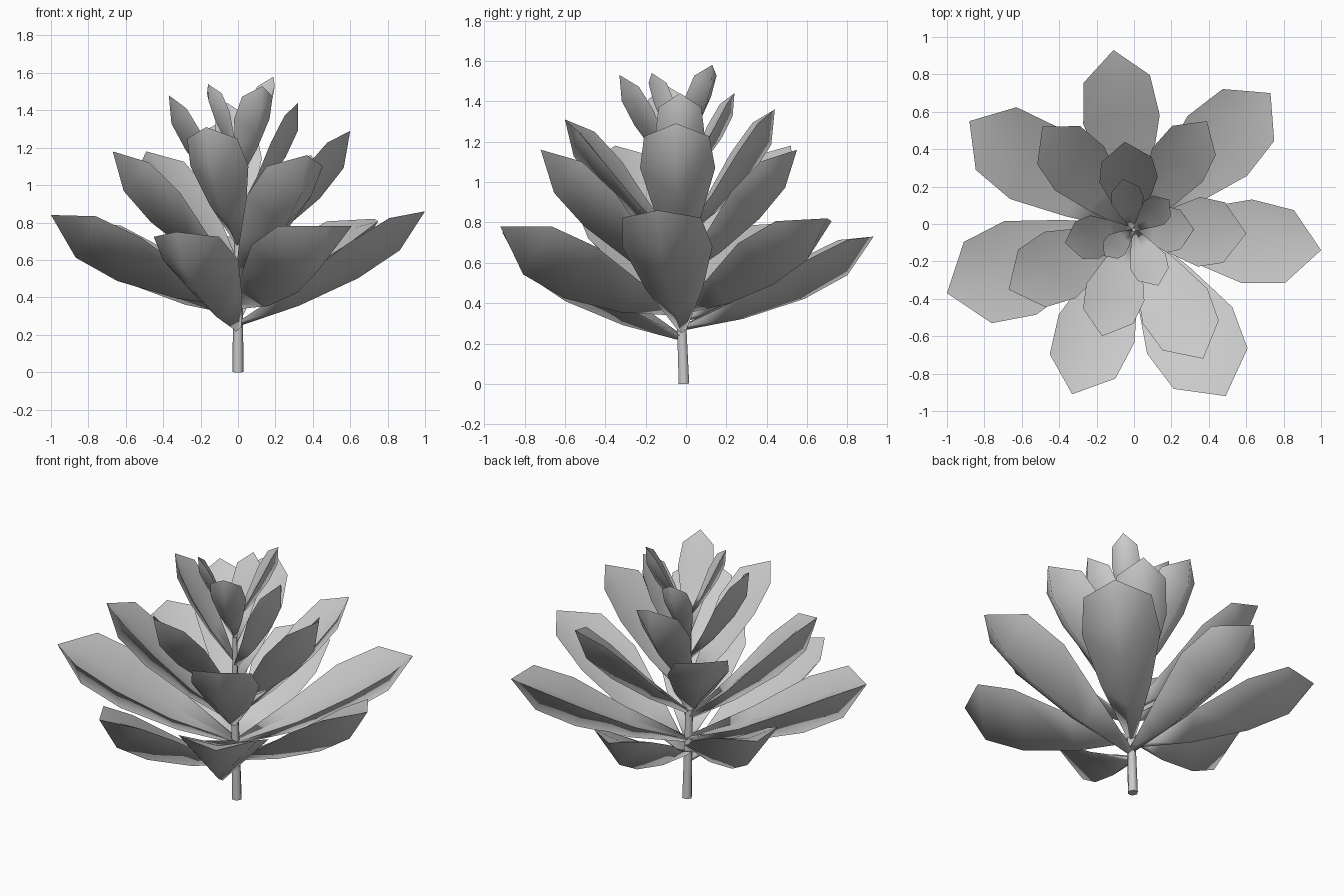
import bpy
import bmesh
from mathutils import Vector

if "Cube" in bpy.data.objects:
    bpy.data.objects.remove(bpy.data.objects["Cube"])

UP = Vector((0, 0, 1))

# leaf profile rows: position along chord, half width, edge rise, keel, upper midline (x width)
ROWS = [(0.0, 0.09, 0.03, -0.08, 0.03), (0.33, 0.62, 0.06, -0.44, -0.02),
        (0.63, 0.98, 0.22, -0.63, 0.02), (0.86, 0.85, 0.24, -0.56, 0.08)]


def finish(name, bm):
    bmesh.ops.recalc_face_normals(bm, faces=bm.faces)
    me = bpy.data.meshes.new(name)
    bm.to_mesh(me)
    bm.free()
    ob = bpy.data.objects.new(name, me)
    bpy.context.collection.objects.link(ob)
    bpy.ops.object.select_all(action='DESELECT')
    bpy.context.view_layer.objects.active = ob
    ob.select_set(True)
    bpy.ops.object.shade_smooth_by_angle(angle=1.6)
    return ob


def stem_point(z):
    return Vector((0.0, -0.01 - 0.02 * min(z / 0.5, 1), z))


# fleshy leaf: shallow upper face, keeled underside
def leaf(name, tip, base_z, w, depth=1.0):
    base = stem_point(base_z)
    axis = Vector(tip) - base
    side = UP.cross(axis).normalized()
    nrm = axis.cross(side).normalized()
    bm = bmesh.new()
    rings = []
    for t, hw, edge, keel, top in ROWS:
        c = base + axis * t
        k = base + axis * (t - 0.05 if t else 0)
        pts = [(c, -hw, edge), (k, 0, keel * depth), (c, hw, edge), (c, 0, top)]
        rings.append([bm.verts.new(p + side * (s * w) + nrm * (h * w))
                      for p, s, h in pts])
    for a, b in zip(rings, rings[1:]):
        for i in range(4):
            j = (i + 1) % 4
            bm.faces.new((a[i], a[j], b[j], b[i]))
    end = bm.verts.new(tip)
    for i in range(4):
        bm.faces.new((rings[-1][i], rings[-1][(i + 1) % 4], end))
    bm.faces.new(rings[0])
    finish(name, bm)


# tip position, height on the stem, half width, underside depth
LAYERS = {
    "lower_leaf": [
        ((-0.88, 0.55, 0.80), 0.32, 0.235), ((-0.11, 0.93, 0.73), 0.28, 0.21),
        ((0.73, 0.70, 0.82), 0.36, 0.23), ((1.0, -0.14, 0.86), 0.26, 0.23, 0.85),
        ((0.49, -0.92, 0.78), 0.36, 0.265, 1.15), ((-0.33, -0.91, 0.75), 0.23, 0.22),
        ((-1.0, -0.37, 0.84), 0.37, 0.27)],
    "middle_leaf": [
        ((-0.49, 0.52, 1.18), 0.55, 0.18), ((-0.05, 0.44, 1.36), 0.72, 0.16),
        ((0.39, 0.55, 1.16), 0.53, 0.165), ((0.60, -0.05, 1.29), 0.62, 0.19),
        ((0.37, -0.72, 1.16), 0.48, 0.20), ((-0.17, -0.60, 1.31), 0.68, 0.165),
        ((-0.67, -0.35, 1.18), 0.50, 0.20)],
    "upper_leaf": [
        ((-0.37, -0.10, 1.48), 0.87, 0.12), ((0.32, -0.03, 1.44), 0.84, 0.125),
        ((0.13, -0.33, 1.53), 1.02, 0.105), ((-0.06, 0.24, 1.44), 0.97, 0.09),
        ((-0.16, -0.17, 1.54), 1.13, 0.07), ((0.19, 0.13, 1.58), 1.13, 0.085)],
}
for name, leaves in LAYERS.items():
    for n, spec in enumerate(leaves, 1):
        leaf(f"{name}_{n}", *spec)

# six-sided tapering stem
curve = bpy.data.curves.new("stem_path", 'CURVE')
curve.dimensions = '3D'
curve.bevel_depth = 0.03
curve.bevel_resolution = 1
curve.use_fill_caps = True
sp = curve.splines.new('POLY')
stations = [(0, 1.0), (0.5, 0.8), (1.2, 0.35)]
sp.points.add(len(stations) - 1)
for p, (z, r) in zip(sp.points, stations):
    p.co = (*stem_point(z), 1)
    p.radius = r
stem = bpy.data.objects.new("stem", curve)
bpy.context.collection.objects.link(stem)
